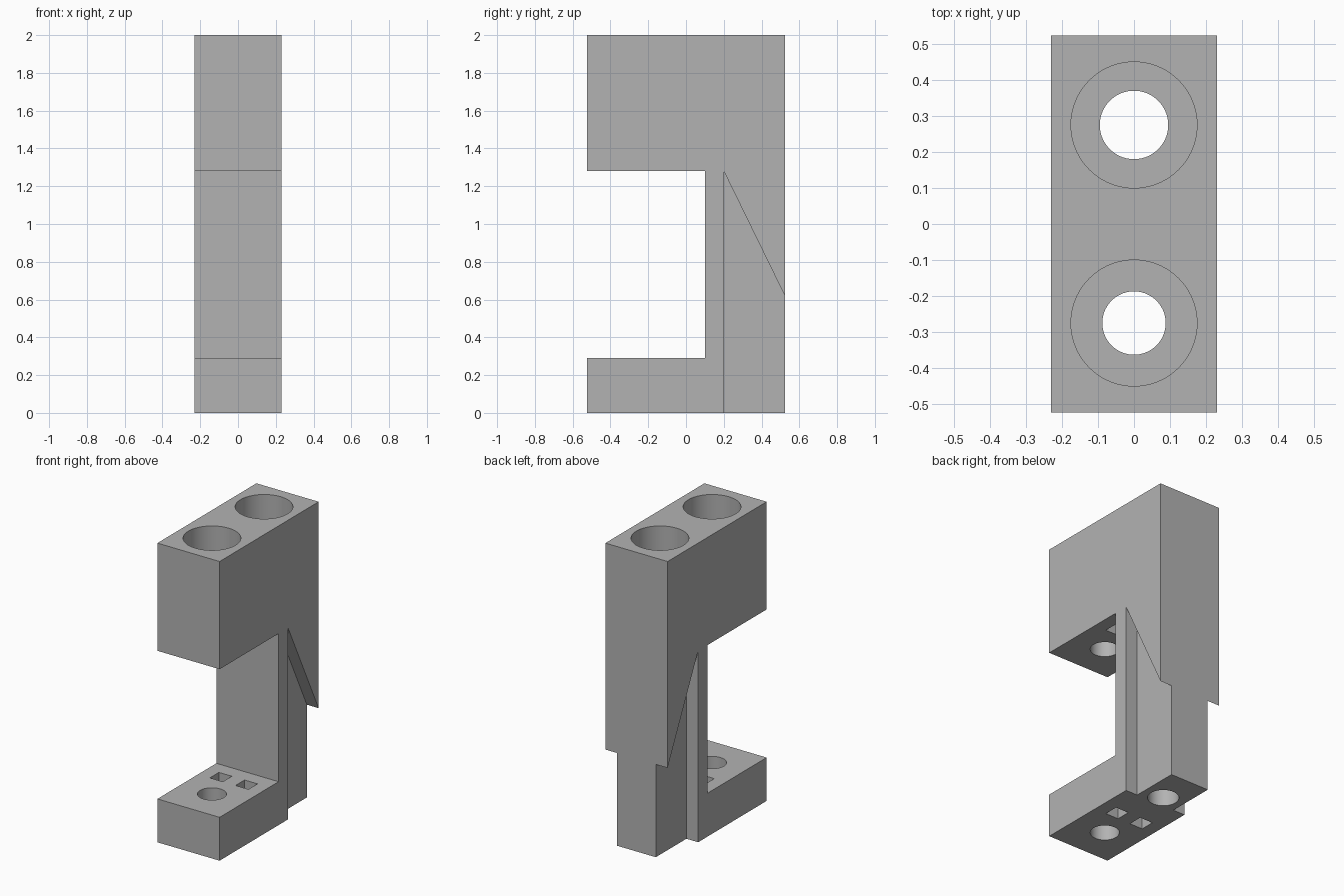
import bpy
import bmesh
import math

if "Cube" in bpy.data.objects:
    bpy.data.objects.remove(bpy.data.objects["Cube"], do_unlink=True)

HALF_W, HALF_D = 0.23, 0.523
BASE_TOP, JAW_BOTTOM, TOP = 0.29, 1.28, 2.0
BORE_FLOOR = 1.57

grey = bpy.data.materials.new("plain grey")
grey.use_nodes = True
colour = (0.45, 0.45, 0.45, 1.0)
grey.diffuse_color = colour
grey.node_tree.nodes["Principled BSDF"].inputs["Base Color"].default_value = colour


def new_object(name, bm):
    bmesh.ops.recalc_face_normals(bm, faces=bm.faces[:])
    mesh = bpy.data.meshes.new(name)
    bm.to_mesh(mesh)
    bm.free()
    mesh.materials.append(grey)
    obj = bpy.data.objects.new(name, mesh)
    bpy.context.collection.objects.link(obj)
    return obj


def extrude_profile(name, profile, x0, x1):
    """Extrude a closed (y, z) profile along x."""
    bm = bmesh.new()
    face = bm.faces.new([bm.verts.new((x0, y, z)) for y, z in profile])
    ext = bmesh.ops.extrude_face_region(bm, geom=[face])
    moved = [v for v in ext["geom"] if isinstance(v, bmesh.types.BMVert)]
    bmesh.ops.translate(bm, verts=moved, vec=(x1 - x0, 0, 0))
    return new_object(name, bm)


def cylinder(name, y, radius, z0, z1):
    bm = bmesh.new()
    bmesh.ops.create_cone(bm, cap_ends=True, segments=72, radius1=radius,
                          radius2=radius, depth=z1 - z0)
    bmesh.ops.translate(bm, verts=bm.verts[:], vec=(0, y, (z0 + z1) / 2))
    return new_object(name, bm)


def cut(target, cutter):
    """Subtract the cutter from the target, then discard the cutter."""
    cutter.hide_render = True
    mod = target.modifiers.new("cut", "BOOLEAN")
    mod.operation = "DIFFERENCE"
    mod.solver = "EXACT"
    mod.object = cutter
    bpy.ops.object.select_all(action="DESELECT")
    bpy.context.view_layer.objects.active = target
    target.select_set(True)
    bpy.ops.object.modifier_apply(modifier=mod.name)
    bpy.data.objects.remove(cutter, do_unlink=True)


# C-shaped bracket: base foot, rear column and upper block
bracket = extrude_profile("clamp_bracket", [
    (-HALF_D, 0), (HALF_D, 0), (HALF_D, TOP), (-HALF_D, TOP),
    (-HALF_D, JAW_BOTTOM), (0.10, JAW_BOTTOM),
    (0.10, BASE_TOP), (-HALF_D, BASE_TOP)], -HALF_W, HALF_W)

# Tapered reliefs on both sides of the rear column
slope = (JAW_BOTTOM - 0.62) / (HALF_D - 0.2)
outer = HALF_D + 0.1
relief = [(0.2, -0.1), (outer, -0.1),
          (outer, JAW_BOTTOM - slope * (outer - 0.2)), (0.2, JAW_BOTTOM)]
for side in (-1, 1):
    cut(bracket, extrude_profile("relief_cutter", relief, side * 0.143, side * 0.4))

# Through bores and their wide counterbores
for y, radius in ((-0.275, 0.088), (0.275, 0.095)):
    cut(bracket, cylinder("bore_cutter", y, radius, -0.1, TOP + 0.1))
    cut(bracket, cylinder("counterbore_cutter", y, 0.175, BORE_FLOOR, TOP + 0.1))

# Square holes through the base and up into the upper block
square = [(-0.094, -0.1), (0.002, -0.1), (0.002, BORE_FLOOR), (-0.094, BORE_FLOOR)]
for side in (-1, 1):
    cut(bracket, extrude_profile("square_cutter", square, side * 0.047, side * 0.143))

bpy.ops.object.shade_smooth_by_angle(angle=math.radians(30))
